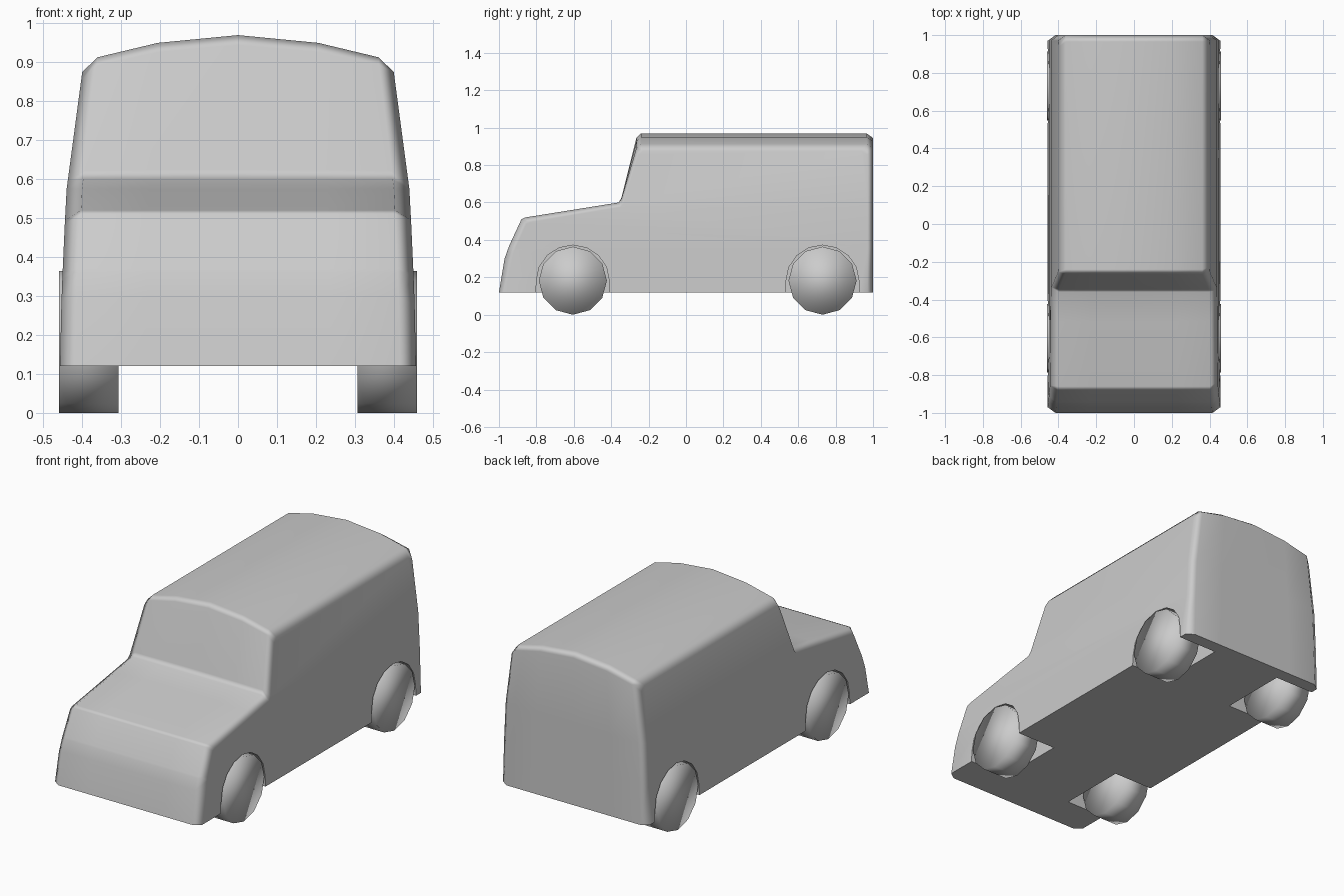
import bpy, bmesh, math

if "Cube" in bpy.data.objects:
    bpy.data.objects.remove(bpy.data.objects["Cube"], do_unlink=True)

grey = bpy.data.materials.new("plain_grey")
grey.use_nodes = True
grey.diffuse_color = (0.6, 0.6, 0.6, 1)
grey.node_tree.nodes["Principled BSDF"].inputs["Base Color"].default_value = (0.6, 0.6, 0.6, 1)

AXLES = {"front": -0.605, "rear": 0.73}
WHEEL_R = 0.182


def add_object(name, bm):
    bmesh.ops.recalc_face_normals(bm, faces=bm.faces)
    mesh = bpy.data.meshes.new(name)
    bm.to_mesh(mesh)
    bm.free()
    mesh.materials.append(grey)
    obj = bpy.data.objects.new(name, mesh)
    bpy.context.collection.objects.link(obj)
    return obj


def loft(bm, sections):
    """Closed solid through rings of (x, y, z) points, capped at both ends."""
    rings = [[bm.verts.new(p) for p in section] for section in sections]
    n = len(rings[0])
    for a, b in zip(rings, rings[1:]):
        for i in range(n):
            j = (i + 1) % n
            bm.faces.new((a[i], a[j], b[j], b[i]))
    bm.faces.new(rings[0])
    bm.faces.new(rings[-1])


def prism(bm, points, x0, x1):
    loft(bm, [[(x, y, z) for y, z in points] for x in (x0, x1)])


# Body: side profile lofted across columns, with softened outer columns
SILL, WAIST, ROOF = 0.12, 0.6, 0.97
profile = [(-1, SILL), (-0.97, 0.3), (-0.945, 0.37), (-0.88, 0.51), (-0.86, 0.52),
           (-0.36, WAIST), (-0.345, 0.625), (-0.265, 0.945), (-0.24, ROOF),
           (0.965, ROOF), (1, 0.945), (1, SILL)]
columns = [(0, 0), (0.52, 0.02), (0.91, 0.057), (1, 0.07)]   # width share, roof drop


def half_width(z):
    if z < 0.575:
        return 0.457 - 0.017 * (max(0, z - SILL) / 0.455) ** 1.5
    return 0.44 - 0.04 * (z - 0.575) / 0.3


def column_points(x, share, drop):
    for y, z in profile:
        if z > WAIST:
            z = WAIST + (z - WAIST) * (1 - drop / (ROOF - WAIST))
        if share == 1:
            y = y * 0.97 if abs(y) > 0.8 else y + 0.01
            z = max(SILL, z - 0.025)
        yield x, y, z


bm = bmesh.new()
spread = [(-s, s, d) for s, d in reversed(columns[1:])] + [(s, s, d) for s, d in columns]
loft(bm, [list(column_points(*column)) for column in spread])
for height in (0.36, 0.575):
    bmesh.ops.bisect_plane(bm, geom=bm.verts[:] + bm.edges[:] + bm.faces[:],
                           plane_co=(0, 0, height), plane_no=(0, 0, 1))
for v in bm.verts:
    v.co.x *= half_width(min(v.co.z, 0.9))
body = add_object("van_body", bm)

# Wheel arch pockets
bm = bmesh.new()
for y in AXLES.values():
    arch = [(y + 0.195 * math.cos(math.pi * i / 8), 0.18 + 0.192 * math.sin(math.pi * i / 8))
            for i in range(9)]
    arch = [(y + 0.2, 0)] + arch + [(y - 0.2, 0)]
    for side in (-1, 1):
        prism(bm, arch, side * 0.215, side * 0.6)
cutter = add_object("arch_cutter", bm)
cutter.hide_render = True
cut = body.modifiers.new("arches", "BOOLEAN")
cut.operation, cut.solver, cut.object = "DIFFERENCE", "EXACT", cutter
bpy.context.view_layer.objects.active = body
body.select_set(True)
bpy.ops.object.modifier_apply(modifier=cut.name)
bpy.data.objects.remove(cutter, do_unlink=True)
bpy.ops.object.shade_smooth_by_angle(angle=math.radians(65))
soften = body.modifiers.new("soft_normals", "WEIGHTED_NORMAL")
soften.keep_sharp = True

# Wheels: plain twelve-sided drums, smooth all over
for end, y in AXLES.items():
    for side, label in ((1, "left"), (-1, "right")):
        bm = bmesh.new()
        rim = [(y + WHEEL_R * math.sin(math.tau * i / 12),
                WHEEL_R + WHEEL_R * math.cos(math.tau * i / 12)) for i in range(12)]
        prism(bm, rim, side * 0.307, side * 0.46)
        wheel = add_object(f"{end}_{label}_wheel", bm)
        wheel.data.shade_smooth()
